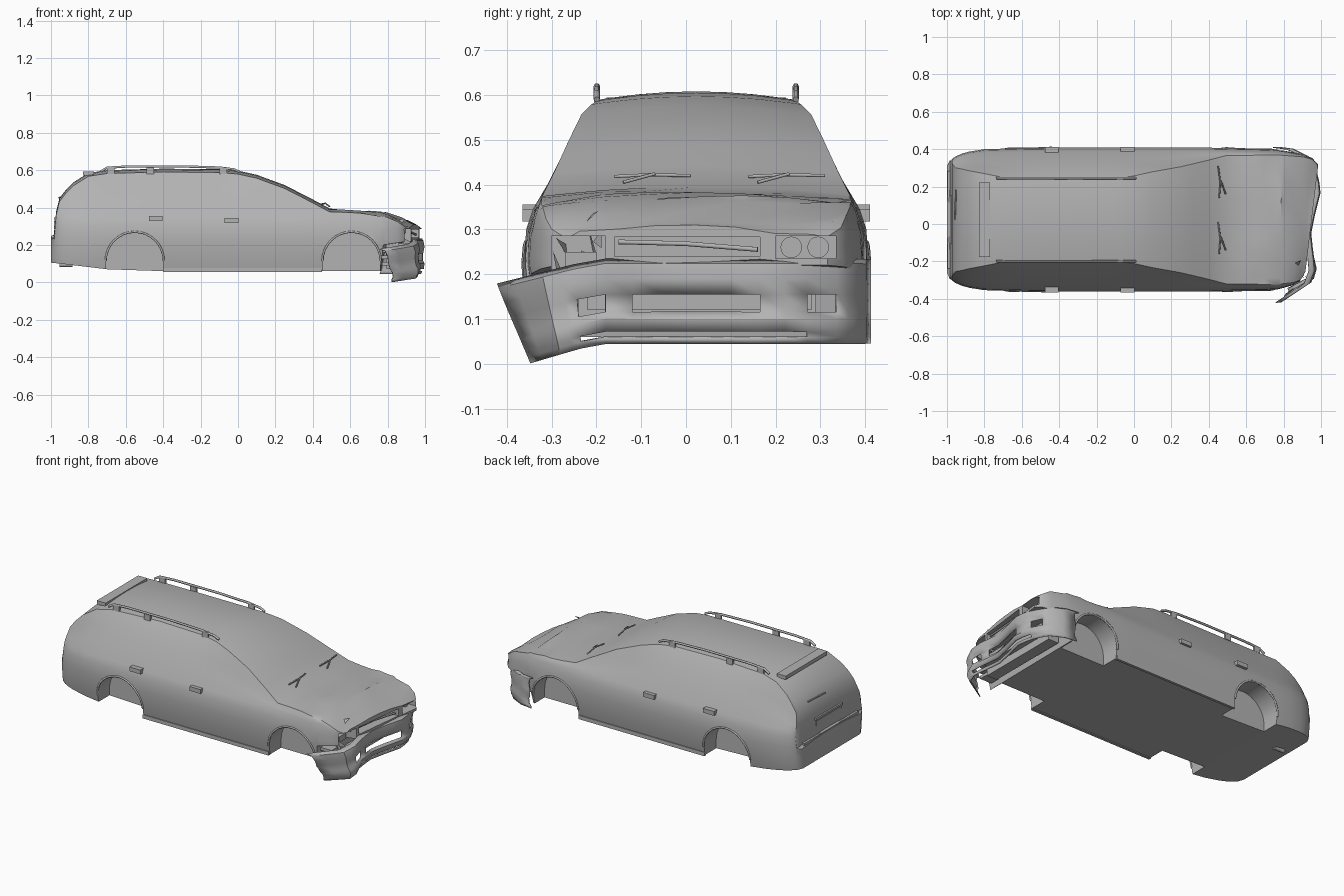
import bpy, bmesh, math, random
from mathutils import Vector

random.seed(4)
cube = bpy.data.objects.get("Cube")
if cube:
    bpy.data.objects.remove(cube)

CY = 0.023      # centre line of the shell
grey = bpy.data.materials.new("body_grey")
grey.use_nodes = True
grey.diffuse_color = (0.45, 0.45, 0.45, 1)
grey.node_tree.nodes["Principled BSDF"].inputs["Base Color"].default_value = (0.45, 0.45, 0.45, 1)


def lerp(table, x):
    if x <= table[0][0]:
        return table[0][1]
    for (a, p), (b, q) in zip(table, table[1:]):
        if x <= b:
            return p + (q - p) * (x - a) / (b - a)
    return table[-1][1]


def finish(name, bm, angle=32):
    bmesh.ops.recalc_face_normals(bm, faces=bm.faces)
    mesh = bpy.data.meshes.new(name)
    bm.to_mesh(mesh)
    bm.free()
    ob = bpy.data.objects.new(name, mesh)
    bpy.context.collection.objects.link(ob)
    mesh.materials.append(grey)
    smooth(ob, angle)
    return ob


def smooth(ob, angle=32):
    bpy.ops.object.select_all(action="DESELECT")
    ob.select_set(True)
    bpy.context.view_layer.objects.active = ob
    bpy.ops.object.shade_smooth_by_angle(angle=math.radians(angle))


def box(name, lo, hi):
    bm = bmesh.new()
    bmesh.ops.create_cube(bm, size=1)
    for v in bm.verts:
        v.co = Vector([(a + b) / 2 + c * (b - a) for a, b, c in zip(lo, hi, v.co)])
    return finish(name, bm)


def cylinder(name, centre, radius, depth, axis, sides=40):
    bm = bmesh.new()
    bmesh.ops.create_cone(bm, cap_ends=True, segments=sides, radius1=radius, radius2=radius, depth=depth)
    turn = Vector((0, 0, 1)).rotation_difference(Vector(axis))
    for v in bm.verts:
        v.co = turn @ v.co + Vector(centre)
    return finish(name, bm)


def tube(name, points, radius):
    curve = bpy.data.curves.new(name, "CURVE")
    curve.dimensions = "3D"
    curve.bevel_depth = radius
    curve.bevel_resolution = 1
    curve.use_fill_caps = True
    line = curve.splines.new("POLY")
    line.points.add(len(points) - 1)
    for p, co in zip(line.points, points):
        p.co = (*co, 1)
    ob = bpy.data.objects.new(name, curve)
    bpy.context.collection.objects.link(ob)
    curve.materials.append(grey)
    return ob


# Shell outlines: top line, bottom line, plan taper, width by height
TOP = [(-1, .245), (-.985, .255), (-.972, .38), (-.955, .45), (-.92, .495), (-.88, .535), (-.8, .585),
       (-.7, .6), (-.4, .608), (-.1, .605), (0, .597), (.1, .575), (.25, .52), (.4, .443), (.49, .395),
       (.65, .385), (.8, .372), (.88, .345), (.95, .305)]
BOTTOM = [(-1, .105), (-.95, .1), (-.7, .07), (-.4, .06), (.765, .06), (.785, .2), (.95, .22)]
TAPER = [(-1, .74), (-.985, .82), (-.95, .89), (-.9, .94), (-.8, .98), (-.5, 1), (.4, 1), (.75, .975),
         (.86, .93), (.93, .84), (.95, .76)]
WIDTH = [(.05, .36), (.12, .375), (.22, .386), (.3, .38), (.345, .365), (.4, .33), (.5, .284), (.57, .25), (.59, .215)]

# Body shell lofted along its length
stations = sorted({x for x, _ in TOP} | {.765, .785, .92, .7, .58, .32, .18, -.25, -.55})
bm = bmesh.new()
rings = []
for x in stations:
    top, low, taper = lerp(TOP, x), lerp(BOTTOM, x), lerp(TAPER, x)
    edge = top - .018
    belt = min(.345, top - .05)
    half = [(lerp(WIDTH, z) * taper, z) for z in [low + (belt - low) * f for f in (0, .08, .3, .6, .85, 1)]]
    half += [(lerp(WIDTH, z) * taper, z) for z in [belt + (edge - belt) * f for f in (.3, .65, 1)]]
    rim = half[-1][0]
    half += [(rim * f, edge + .018 * (1 - f * f)) for f in (.9, .6, .3)]
    loop = half + [(0, top)] + [(-w, z) for w, z in reversed(half)]
    ring = []
    for i, (w, z) in enumerate(loop):
        # the nose is pushed back on its right side and the bonnet is creased
        skew = max(0, x - .75) / .2 * .12 * w
        if x > .55 and z > edge - .01:
            z += random.uniform(-.008, .006)
        ring.append(bm.verts.new((x + skew, w + CY, z)))
    rings.append(ring)
n = len(rings[0])
for a, b in zip(rings, rings[1:]):
    for i in range(n):
        j = (i + 1) % n
        bm.faces.new((a[i], a[j], b[j], b[i]))
bm.faces.new(rings[0])
bm.faces.new(rings[-1])
body = finish("body_shell", bm)

# Wheel wells and front openings cut from the shell
ARCHES = ((.607, .115), (-.552, .115))
cutters = []
for x, z in ARCHES:
    for side in (-1, 1):
        cutters.append(cylinder("well_cutter", (x, CY + side * .4, z), .153, .29, (0, 1, 0)))
        cutters.append(box("well_cutter", (x - .153, CY + side * .4 - .145, -.1), (x + .153, CY + side * .4 + .145, z)))
cutters.append(box("grille_cutter", (.87, -.16, .24), (1.1, .165, .283)))
cutters.append(box("lamp_cutter", (.88, .2, .235), (1.1, .335, .285)))
cutters.append(box("lamp_cutter", (.82, -.3, .21), (1.1, -.18, .285)))
bpy.context.view_layer.objects.active = body
for c in cutters:
    c.hide_render = True
    mod = body.modifiers.new("cut", "BOOLEAN")
    mod.object, mod.operation, mod.solver = c, "DIFFERENCE", "EXACT"
    bpy.context.view_layer.objects.active = body
    bpy.ops.object.modifier_apply(modifier=mod.name)
    bpy.data.objects.remove(c)
smooth(body)

# Bent front bumper with slots, torn loose at its right end
NOSE = [(-.42, .79), (-.38, .85), (-.32, .94), (-.24, .97), (-.15, .955), (-.05, .945), (.05, .965),
        (.18, .998), (.3, .97), (.36, .93), (.4, .85), (.41, .775)]
columns = [-.42, -.38, -.35, -.32, -.28, -.25, -.18, -.12, -.05, .05, .1, .165, .22, .27, .335, .36, .385, .4, .41]
rows = [(.232, .035), (.222, .006), (.19, 0), (.155, .008), (.115, .008), (.1, 0), (.072, .004), (.06, .014), (.045, .02)]
bm = bmesh.new()
grid = []
for y in columns:
    tear = max(0, -.2 - y) / .22
    col = []
    for z, inset in rows:
        drop = (.232 - z) / .187
        col.append(bm.verts.new((lerp(NOSE, y) - inset * .9 + drop * tear * .05,
                                 y + drop * tear * .075, z - tear * (.055 - drop * .012))))
    grid.append(col)
for i in range(len(columns) - 1):
    mid = (columns[i] + columns[i + 1]) / 2
    for j in range(len(rows) - 1):
        slot = j == 3 and (-.12 < mid < .165 or .27 < mid < .335 or -.25 < mid < -.18)
        if not slot and not (j == 6 and -.25 < mid < .3):
            bm.faces.new((grid[i][j], grid[i + 1][j], grid[i + 1][j + 1], grid[i][j + 1]))
bumper = finish("front_bumper", bm)
thick = bumper.modifiers.new("thickness", "SOLIDIFY")
thick.thickness = .006
thick.offset = 0

# Parts behind the bumper and in the openings
box("radiator", (.79, -.24, .075), (.86, .29, .21))
box("bumper_beam", (.86, -.22, .12), (.9, .28, .17))
for z in (.09, .125, .16):
    box("inner_slat", (.77, -.31, z), (.85, -.25, z + .018))
tube("grille_bar", [(.91, -.15, .272), (.925, 0, .268), (.95, .16, .255)], .006)
for y in (.235, .295):
    cylinder("lamp_bowl", (.905, y, .26), .024, .05, (1, 0, 0), 20)
box("broken_lamp_mount", (.83, -.27, .215), (.87, -.2, .25))

# Torn sheet metal at the crushed right corner
bm = bmesh.new()
for i in range(9):
    c = Vector((random.uniform(.8, .9), random.uniform(-.31, -.2), random.uniform(.23, .34)))
    bm.faces.new([bm.verts.new(c + Vector([random.uniform(-.035, .035) for k in range(3)])) for j in range(3)])
finish("torn_panels", bm)

# Parts repeated on both sides
for side, label in ((1, "left"), (-1, "right")):
    y = CY + side * .222
    tube(label + "_roof_rail", [(-.735, y, .592), (-.7, y, .613), (-.6, y, .619), (-.3, y, .62),
                                (-.1, y, .614), (-.02, y, .604), (.01, y, .59)], .007)
    for x in (-.68, -.47, -.08):
        box(label + "_rail_foot", (x - .02, y - .006, .58), (x + .02, y + .006, .615))
    for x, z in ((-.44, .343), (-.035, .332)):
        w = CY + side * .372
        box(label + "_door_handle", (x - .037, w - .016, z - .014), (x + .037, w + .016, z + .012))
    for x, z in ARCHES:
        arc = []
        for k in range(17):
            a = math.pi * k / 16
            h = z + .155 * math.sin(a)
            px = x + .155 * math.cos(a)
            arc.append((px, CY + side * (lerp(WIDTH, h) * lerp(TAPER, px) - .001), h))
        tube(label + "_arch_lip", arc, .006)
    w = CY + side * .363
    box(label + "_sill", (-.4, w - .008, .055), (.45, w + .008, .078))

# Windscreen wipers
for y in (-.16, .14):
    tube("wiper_blade", [(.455, y, .418), (.462, y + .08, .422), (.45, y + .17, .42)], .004)
    tube("wiper_arm", [(.49, y + .02, .405), (.465, y + .09, .424)], .004)

# Tail details
box("rear_bumper_step", (-.998, CY - .26, .235), (-.95, CY + .26, .25))
box("number_plate_panel", (-.983, CY - .12, .285), (-.96, CY + .12, .33))
box("hatch_grip", (-.985, CY - .13, .335), (-.95, CY + .13, .348))
box("roof_spoiler", (-.83, CY - .2, .572), (-.77, CY + .2, .594))
tube("rear_wiper", [(-.958, CY, .452), (-.952, CY + .16, .455)], .004)
cylinder("exhaust_tip", (-.92, .15, .095), .013, .07, (1, 0, 0), 14)
